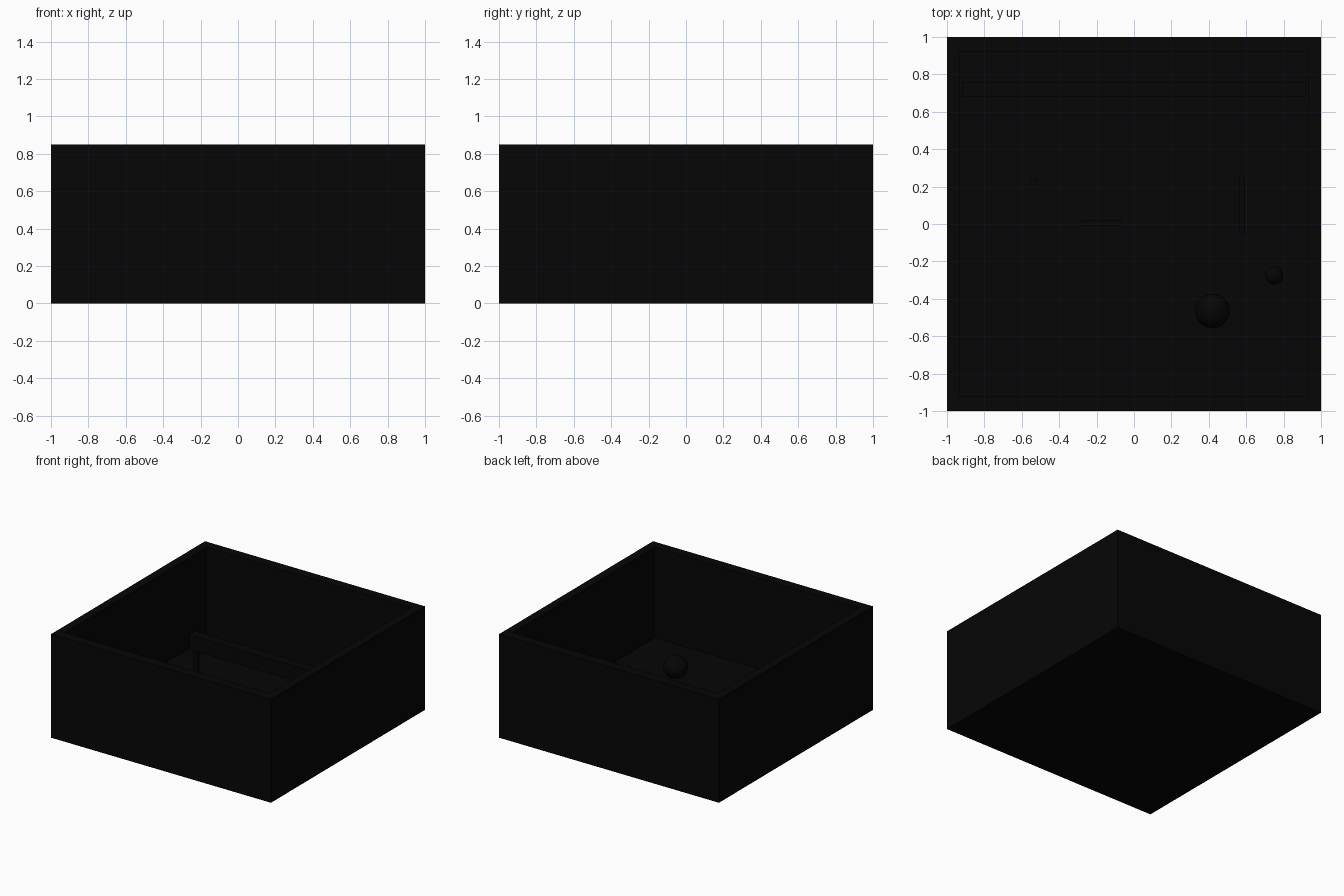
import bpy

if "Cube" in bpy.data.objects:
    bpy.data.objects.remove(bpy.data.objects["Cube"])


def material(name, c):
    m = bpy.data.materials.new(name)
    m.diffuse_color = (c, c, c, 1)
    m.use_nodes = True
    m.node_tree.nodes["Principled BSDF"].inputs["Base Color"].default_value = m.diffuse_color
    return m


black = material("near_black", 0.0017)


def box(name, x0, x1, y0, y1, z0, z1):
    bpy.ops.mesh.primitive_cube_add(
        size=1, location=((x0 + x1) / 2, (y0 + y1) / 2, (z0 + z1) / 2))
    o = bpy.context.object
    o.name = name
    o.scale = (x1 - x0, y1 - y0, z1 - z0)
    bpy.ops.object.transform_apply(location=False, rotation=False, scale=True)
    o.data.materials.append(black)
    return o


def ball(name, x, y, z, r):
    bpy.ops.mesh.primitive_uv_sphere_add(
        segments=32, ring_count=16, radius=r, location=(x, y, z))
    o = bpy.context.object
    o.name = name
    bpy.ops.object.shade_smooth()
    o.data.materials.append(black)


FLOOR = 0.105
WX, WY = 0.93, 0.92

# Open tray: outer block with the interior cut out
tray = box("tray", -1, 1, -1, 1, 0, 0.85)
cutter = box("tray_cutter", -WX, WX, -WY, WY, FLOOR, 1.2)
mod = tray.modifiers.new("hollow", "BOOLEAN")
mod.operation = 'DIFFERENCE'
mod.solver = 'EXACT'
mod.object = cutter
bpy.context.view_layer.objects.active = tray
bpy.ops.object.modifier_apply(modifier="hollow")
bpy.data.objects.remove(cutter)

# Low divider across the back
box("back_divider", -0.92, 0.92, 0.68, 0.76, FLOOR, 0.225)

# Balls resting on the floor
ball("large_ball", 0.42, -0.465, 0.178, 0.092)
ball("small_ball", 0.75, -0.275, FLOOR + 0.04, 0.048)

# Slim upright and low thin plates
box("slim_post", -0.55, -0.52, 0.21, 0.24, FLOOR, 0.37)
box("side_plate", 0.565, 0.59, -0.05, 0.25, FLOOR, 0.25)
box("centre_plate", -0.29, -0.07, -0.01, 0.02, FLOOR, 0.2)
